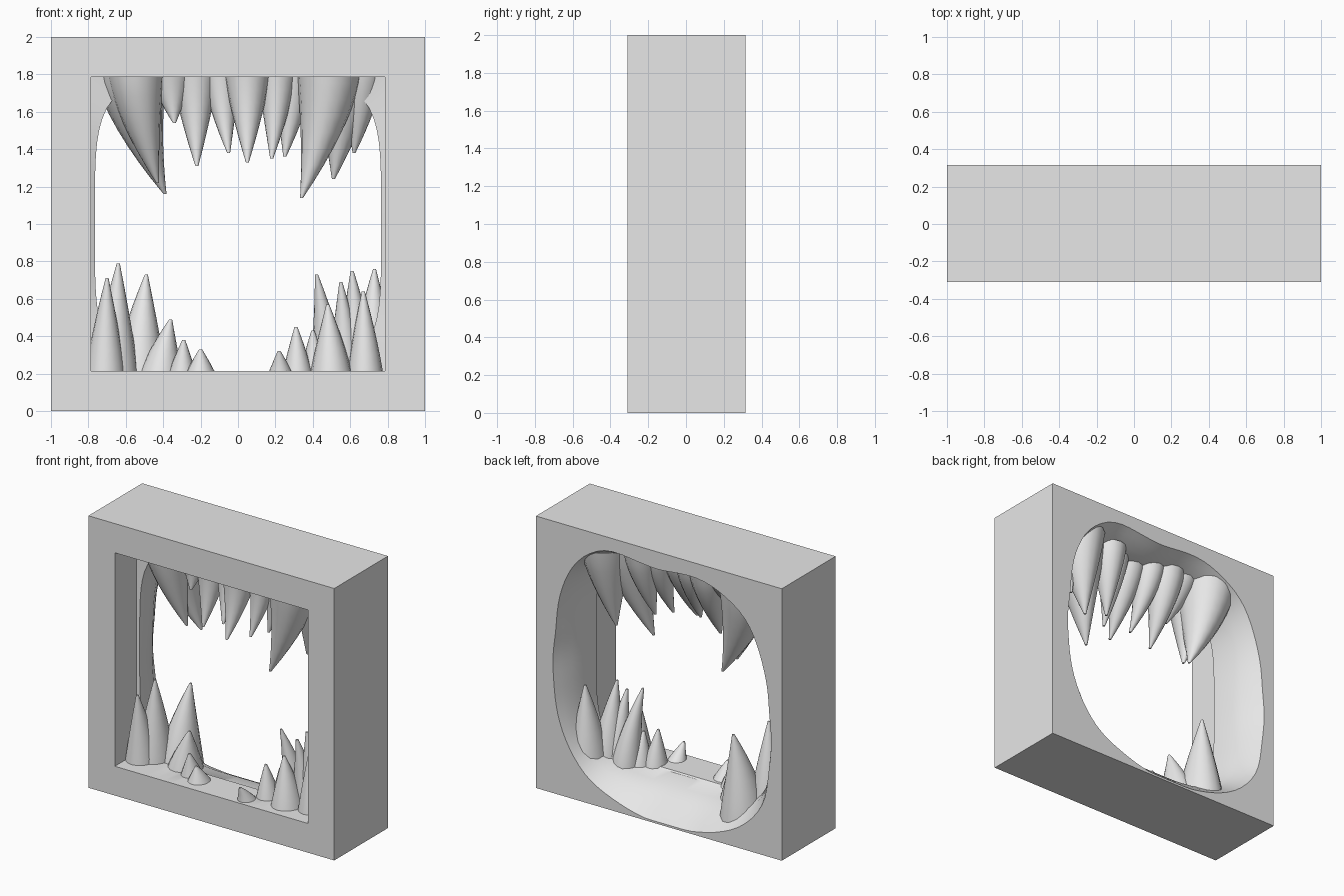
import bpy, bmesh, math

if "Cube" in bpy.data.objects:
    bpy.data.objects.remove(bpy.data.objects["Cube"], do_unlink=True)

grey = bpy.data.materials.new("plain grey")
grey.use_nodes = True
grey.diffuse_color = (0.8, 0.8, 0.8, 1)
grey.node_tree.nodes["Principled BSDF"].inputs["Base Color"].default_value = (0.8, 0.8, 0.8, 1)

N = 96          # points around every frame ring
SIDES = 16      # points around every tooth


def finish(name, bm):
    bmesh.ops.recalc_face_normals(bm, faces=bm.faces[:])
    mesh = bpy.data.meshes.new(name)
    bm.to_mesh(mesh)
    bm.free()
    mesh.materials.append(grey)
    obj = bpy.data.objects.new(name, mesh)
    bpy.context.collection.objects.link(obj)
    bpy.ops.object.select_all(action='DESELECT')
    obj.select_set(True)
    bpy.context.view_layer.objects.active = obj
    bpy.ops.object.shade_smooth_by_angle(angle=math.radians(35))


def bridge(bm, a, b):
    n = len(a)
    for i in range(n):
        j = (i + 1) % n
        bm.faces.new((a[i], a[j], b[j], b[i]))


# Frame: radial rings around the middle of the opening
angles = [2 * math.pi * i / N for i in range(N)]


def square(half):
    return [half / max(abs(math.cos(a)), abs(math.sin(a))) for a in angles]


def rounded(hx, hz, power):
    return [(abs(math.cos(a) / hx) ** power + abs(math.sin(a) / hz) ** power) ** (-1 / power)
            for a in angles]


def outline(points):
    polar = sorted((math.atan2(z - 1, x) % (2 * math.pi), math.hypot(x, z - 1)) for x, z in points)
    first, last = polar[0], polar[-1]
    polar = [(last[0] - 2 * math.pi, last[1])] + polar + [(first[0] + 2 * math.pi, first[1])]
    radii = []
    for a in angles:
        for (a0, r0), (a1, r1) in zip(polar, polar[1:]):
            if a0 <= a <= a1:
                radii.append(r0 + (r1 - r0) * (a - a0) / (a1 - a0))
                break
    for _ in range(3):
        radii = [(radii[i - 1] + 2 * radii[i] + radii[(i + 1) % N]) / 4 for i in range(N)]
    return [min(r, 0.985 * s) for r, s in zip(radii, square(1))]


def blend(a, b, t):
    return [p + (q - p) * t for p, q in zip(a, b)]


back_hole = outline([(0.85, 0.82), (0.83, 1.2), (0.76, 1.6), (0.66, 1.77), (0.44, 1.91),
                     (0.2, 1.88), (0, 1.86), (-0.2, 1.89), (-0.36, 1.89), (-0.7, 1.71),
                     (-0.84, 1.4), (-0.89, 1.05), (-0.88, 0.6), (-0.86, 0.38), (-0.67, 0.16),
                     (-0.25, 0.02), (0.13, 0.02), (0.4, 0.1), (0.58, 0.18), (0.76, 0.42)])
throat = rounded(0.765, 0.795, 4.5)
window = square(0.785)
rings = [(-0.31, square(1)), (-0.31, window), (-0.06, window), (-0.05, throat),
         (0.08, blend(throat, back_hole, 0.12)), (0.18, blend(throat, back_hole, 0.4)),
         (0.26, blend(throat, back_hole, 0.75)), (0.315, back_hole), (0.315, square(1))]
bm = bmesh.new()
loops = [[bm.verts.new((r * math.cos(a), y, 1 + r * math.sin(a))) for r, a in zip(radii, angles)]
         for y, radii in rings]
for a, b in zip(loops, loops[1:] + loops[:1]):
    bridge(bm, a, b)
finish("frame", bm)


# Teeth: curved tapering cones whose roots sit inside the frame
def tooth(bm, root_z, root_x, root_y, tip_x, tip_y, tip_z, radius):
    steps = 9
    previous = None
    for k in range(steps):
        t = k / (steps - 1)
        bend = t ** 1.7
        x = root_x + (tip_x - root_x) * bend
        y = root_y + (tip_y - root_y) * bend
        z = root_z + (tip_z - root_z) * t
        r = radius * (1 - t ** 1.3) + 0.008
        loop = [bm.verts.new((x + r * math.cos(2 * math.pi * i / SIDES),
                              y + 1.15 * r * math.sin(2 * math.pi * i / SIDES), z))
                for i in range(SIDES)]
        if previous:
            bridge(bm, previous, loop)
        else:
            bm.faces.new(loop)
        previous = loop
    bm.faces.new(previous)


def tooth_row(name, root_z, teeth):
    bm = bmesh.new()
    for t in teeth:
        tooth(bm, root_z, *t)
    finish(name, bm)


# root x, root y, tip x, tip y, tip z, radius
tooth_row("upper_teeth", 1.84, [
    (-0.58, 0.08, -0.39, 0.13, 1.16, 0.19),
    (-0.55, -0.04, -0.43, 0.02, 1.22, 0.15),
    (-0.36, 0.04, -0.34, -0.06, 1.54, 0.12),
    (-0.23, 0.06, -0.22, -0.09, 1.31, 0.12),
    (-0.09, 0.05, -0.05, -0.1, 1.38, 0.10),
    (0.05, -0.03, 0.05, -0.2, 1.33, 0.12),
    (0.21, 0.02, 0.18, -0.11, 1.35, 0.10),
    (0.3, 0.08, 0.25, 0.0, 1.36, 0.11),
    (0.49, -0.02, 0.34, -0.11, 1.14, 0.17),
    (0.58, 0.1, 0.51, 0.08, 1.24, 0.16),
    (0.67, 0.04, 0.62, 0.06, 1.38, 0.11)])

tooth_row("lower_teeth", 0.1, [
    (-0.71, -0.1, -0.70, -0.17, 0.71, 0.11),
    (-0.66, -0.02, -0.64, -0.05, 0.79, 0.13),
    (-0.53, 0.08, -0.49, 0.15, 0.73, 0.15),
    (-0.42, -0.02, -0.36, -0.05, 0.49, 0.13),
    (-0.3, -0.1, -0.29, -0.15, 0.38, 0.09),
    (-0.2, -0.15, -0.2, -0.2, 0.33, 0.11),
    (0.23, -0.19, 0.22, -0.29, 0.32, 0.09),
    (0.32, -0.1, 0.31, -0.12, 0.45, 0.09),
    (0.41, -0.05, 0.4, -0.08, 0.43, 0.09),
    (0.5, -0.13, 0.48, -0.15, 0.57, 0.12),
    (0.49, 0.0, 0.42, -0.1, 0.73, 0.10),
    (0.58, -0.02, 0.55, -0.1, 0.69, 0.10),
    (0.64, 0.0, 0.61, -0.07, 0.75, 0.12),
    (0.68, -0.1, 0.67, -0.12, 0.64, 0.10),
    (0.72, 0.1, 0.73, 0.13, 0.76, 0.14)])
